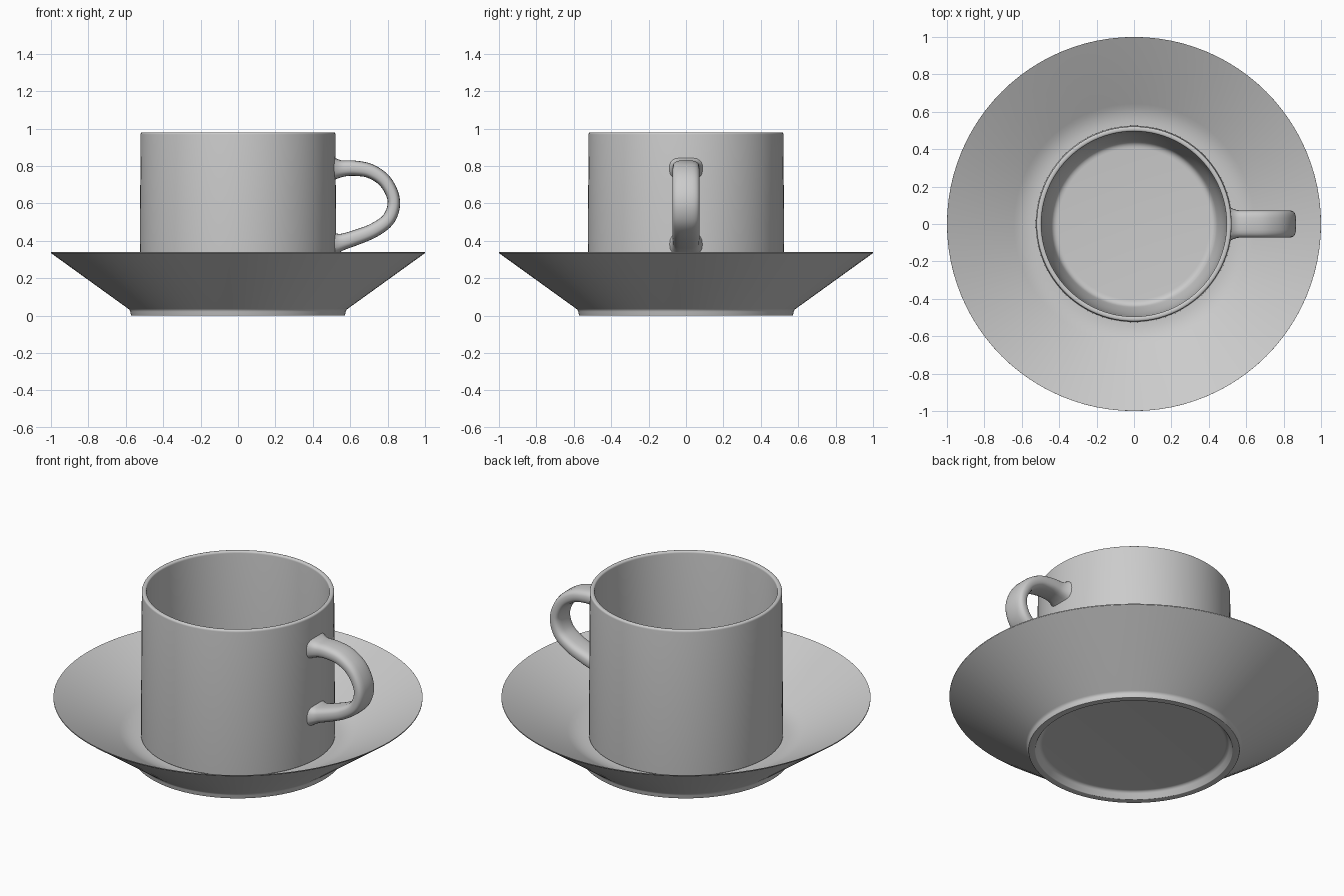
import bpy, bmesh, math
from mathutils import Vector

cube = bpy.data.objects.get("Cube")
if cube:
    bpy.data.objects.remove(cube, do_unlink=True)

GREY = (0.6, 0.6, 0.6, 1.0)
ceramic = bpy.data.materials.new("grey ceramic")
ceramic.use_nodes = True
ceramic.diffuse_color = GREY
ceramic.node_tree.nodes["Principled BSDF"].inputs["Base Color"].default_value = GREY


def finish(bm, name, angle):
    """Turn a bmesh into a smooth shaded ceramic object."""
    bmesh.ops.remove_doubles(bm, verts=bm.verts, dist=1e-5)
    bmesh.ops.recalc_face_normals(bm, faces=bm.faces)
    mesh = bpy.data.meshes.new(name)
    bm.to_mesh(mesh)
    bm.free()
    mesh.materials.append(ceramic)
    obj = bpy.data.objects.new(name, mesh)
    bpy.context.collection.objects.link(obj)
    bpy.ops.object.select_all(action="DESELECT")
    obj.select_set(True)
    bpy.context.view_layer.objects.active = obj
    bpy.ops.object.shade_smooth_by_angle(angle=math.radians(angle))
    return obj


def round_profile(points, steps=5):
    """Replace each (radius, z, fillet) corner with a small curve."""
    pts = [Vector(p[:2]) for p in points]
    out = [pts[0]]
    for i in range(1, len(pts) - 1):
        a, b, c = pts[i - 1], pts[i], pts[i + 1]
        size = points[i][2]
        start = b + (a - b).normalized() * size
        end = b + (c - b).normalized() * size
        for k in range(steps + 1):
            t = k / steps
            out.append(start * (1 - t) ** 2 + b * 2 * t * (1 - t) + end * t * t)
    return out + [pts[-1]]


def lathe(name, points, segments=96):
    """Spin a profile around the z axis."""
    bm = bmesh.new()
    verts = [bm.verts.new((p.x, 0, p.y)) for p in round_profile(points)]
    edges = [bm.edges.new(pair) for pair in zip(verts, verts[1:])]
    bmesh.ops.spin(bm, geom=verts + edges, axis=(0, 0, 1), cent=(0, 0, 0),
                   angle=math.tau, steps=segments, use_duplicate=False)
    return finish(bm, name, 40)


# Saucer: recessed underside, foot ring, flared wall, thin rim, shallow well
lathe("saucer", [
    (0, 0.04, 0), (0.51, 0.04, 0.015), (0.535, 0, 0.003), (0.572, 0, 0.003),
    (0.578, 0.03, 0.01), (1.0, 0.334, 0.001), (1.0, 0.34, 0.001),
    (0.59, 0.11, 0.06), (0, 0.11, 0)])

# Cup: straight wall with a rounded lip and a tapered inner floor
lathe("cup", [
    (0, 0.112, 0), (0.526, 0.112, 0.006), (0.521, 0.98, 0.012),
    (0.495, 0.98, 0.012), (0.488, 0.34, 0.12), (0.435, 0.17, 0.03), (0, 0.17, 0)])


def spline(points, steps=6):
    """Catmull-Rom curve through the points."""
    p = [2 * points[0] - points[1]] + points + [2 * points[-1] - points[-2]]
    out = []
    for a, b, c, d in zip(p, p[1:], p[2:], p[3:]):
        for k in range(steps):
            t = k / steps
            out.append(0.5 * (2 * b + (c - a) * t + (2 * a - 5 * b + 4 * c - d) * t * t
                              + (3 * b - a - 3 * c + d) * t ** 3))
    return out + [points[-1]]


# Handle: rounded strap swept along a loop, flaring where it meets the cup
path = spline([Vector((x, 0, z)) for x, z in [
    (0.505, 0.785), (0.545, 0.785), (0.62, 0.788), (0.71, 0.771), (0.79, 0.713),
    (0.833, 0.615), (0.808, 0.52), (0.73, 0.458), (0.63, 0.417), (0.55, 0.392),
    (0.505, 0.385)]])
SIDES = 24
bm = bmesh.new()
rings = []
for i, point in enumerate(path):
    ahead = path[min(i + 1, len(path) - 1)] - path[max(i - 1, 0)]
    normal = Vector((-ahead.z, 0, ahead.x)).normalized()
    flare = 0.022 * max(0, 1 - (point.x - 0.505) / 0.07) ** 2
    thick = 0.033 + 0.013 * abs(2 * i / (len(path) - 1) - 1) + flare
    wide = 0.072 + flare
    ring = []
    for k in range(SIDES):
        a = math.tau * k / SIDES
        c, s = math.cos(a), math.sin(a)
        y = math.copysign(abs(c) ** 0.6, c) * wide
        n = math.copysign(abs(s) ** 0.75, s) * thick
        ring.append(bm.verts.new(point + normal * n + Vector((0, y, 0))))
    rings.append(ring)
for r0, r1 in zip(rings, rings[1:]):
    for k in range(SIDES):
        j = (k + 1) % SIDES
        bm.faces.new((r0[k], r0[j], r1[j], r1[k]))
bm.faces.new(rings[0])
bm.faces.new(rings[-1])
finish(bm, "handle", 60)
